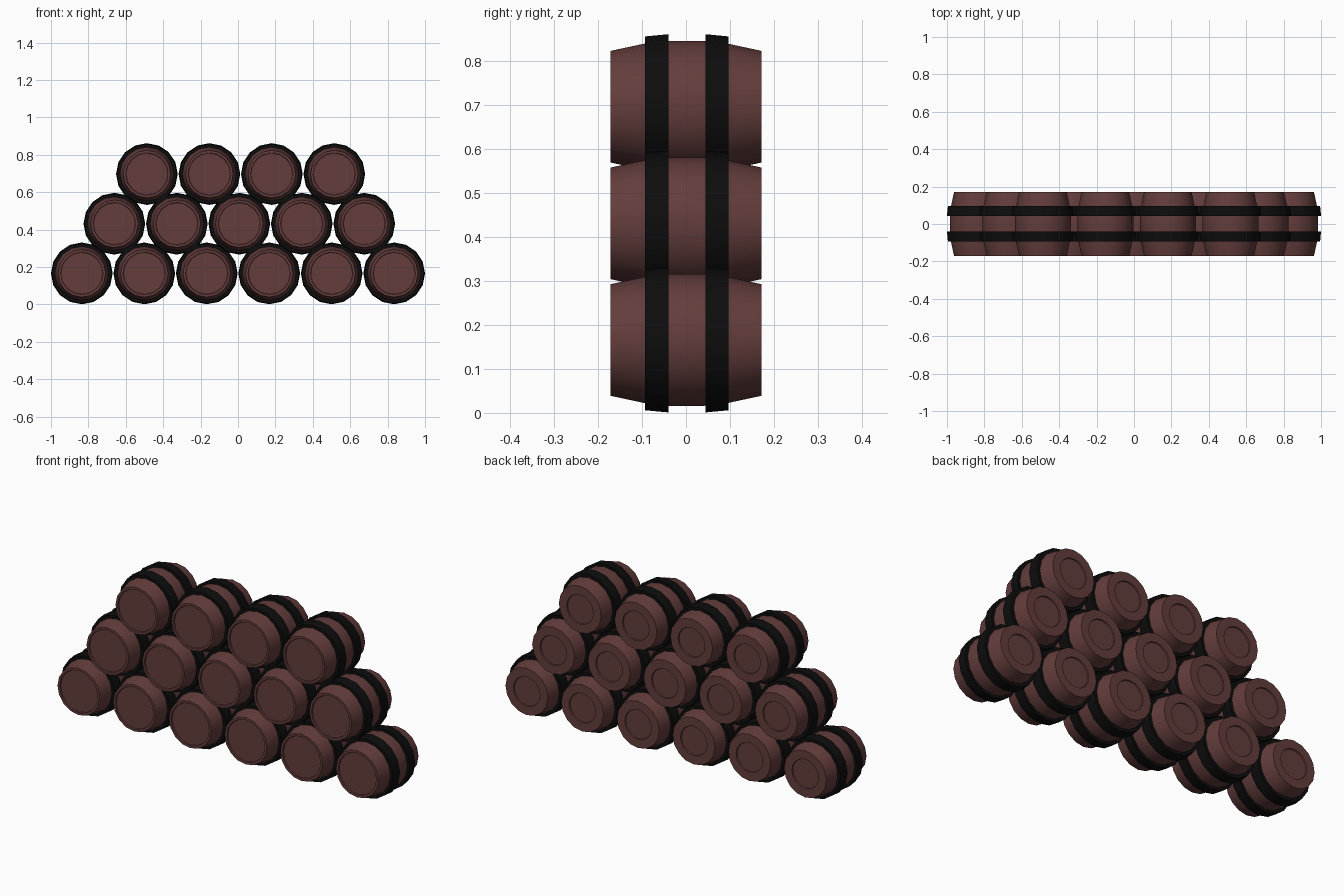
import bpy, bmesh, math

if "Cube" in bpy.data.objects:
    bpy.data.objects.remove(bpy.data.objects["Cube"])

SIDES = 16

def material(name, rgb):
    m = bpy.data.materials.new(name)
    m.diffuse_color = (*rgb, 1)
    m.use_nodes = True
    m.node_tree.nodes["Principled BSDF"].inputs["Base Color"].default_value = m.diffuse_color
    return m

wood = material("dark red wood", (0.125, 0.047, 0.045))
iron = material("black iron", (0.004, 0.004, 0.004))

def lathe(name, profile, mat, closed):
    """Revolve (y, radius) points round the y axis; caps the ends if not a closed loop."""
    bm = bmesh.new()
    rings = []
    for y, r in profile:
        rings.append([bm.verts.new((r * math.cos(a), y, r * math.sin(a)))
                      for a in (2 * math.pi * i / SIDES for i in range(SIDES))])
    pairs = list(zip(rings, rings[1:]))
    if closed:
        pairs.append((rings[-1], rings[0]))
    for a, b in pairs:
        for i in range(SIDES):
            j = (i + 1) % SIDES
            bm.faces.new((a[i], a[j], b[j], b[i]))
    if not closed:
        bm.faces.new(rings[0])
        bm.faces.new(rings[-1])
    bmesh.ops.recalc_face_normals(bm, faces=bm.faces)
    # smooth sides, sharp rims
    for f in bm.faces:
        f.smooth = True
    for e in bm.edges:
        if e.calc_face_angle(0) > math.radians(30):
            e.smooth = False
    mesh = bpy.data.meshes.new(name)
    bm.to_mesh(mesh)
    bm.free()
    mesh.materials.append(mat)
    return mesh

# Barrel body with shallow recessed lids at both ends
body = lathe("barrel", [(-0.166, 0.112), (-0.172, 0.114), (-0.172, 0.127), (-0.093, 0.144),
                        (-0.04, 0.150), (0.04, 0.150), (0.093, 0.144), (0.172, 0.127),
                        (0.172, 0.080), (0.166, 0.078)], wood, False)
# Iron hoops, slightly tapered towards the ends
hoops = [lathe("hoop", [(s * 0.042 + 0.002, 0.165), (s * 0.095 + 0.002, 0.160),
                        (s * 0.095 + 0.002, 0.138), (s * 0.042 + 0.002, 0.145)], iron, True)
         for s in (-1, 1)]

# Stack: rows of six, five and four barrels
for row, count in enumerate((6, 5, 4)):
    z = 0.166 + 0.2655 * row
    for i in range(count):
        x = (i - (count - 1) / 2) * 0.334 + 0.007 * row
        for part, mesh in (("body", body), ("front_hoop", hoops[0]), ("back_hoop", hoops[1])):
            ob = bpy.data.objects.new(f"barrel_{row}_{i}_{part}", mesh)
            ob.location = (x, 0, z)
            bpy.context.collection.objects.link(ob)
